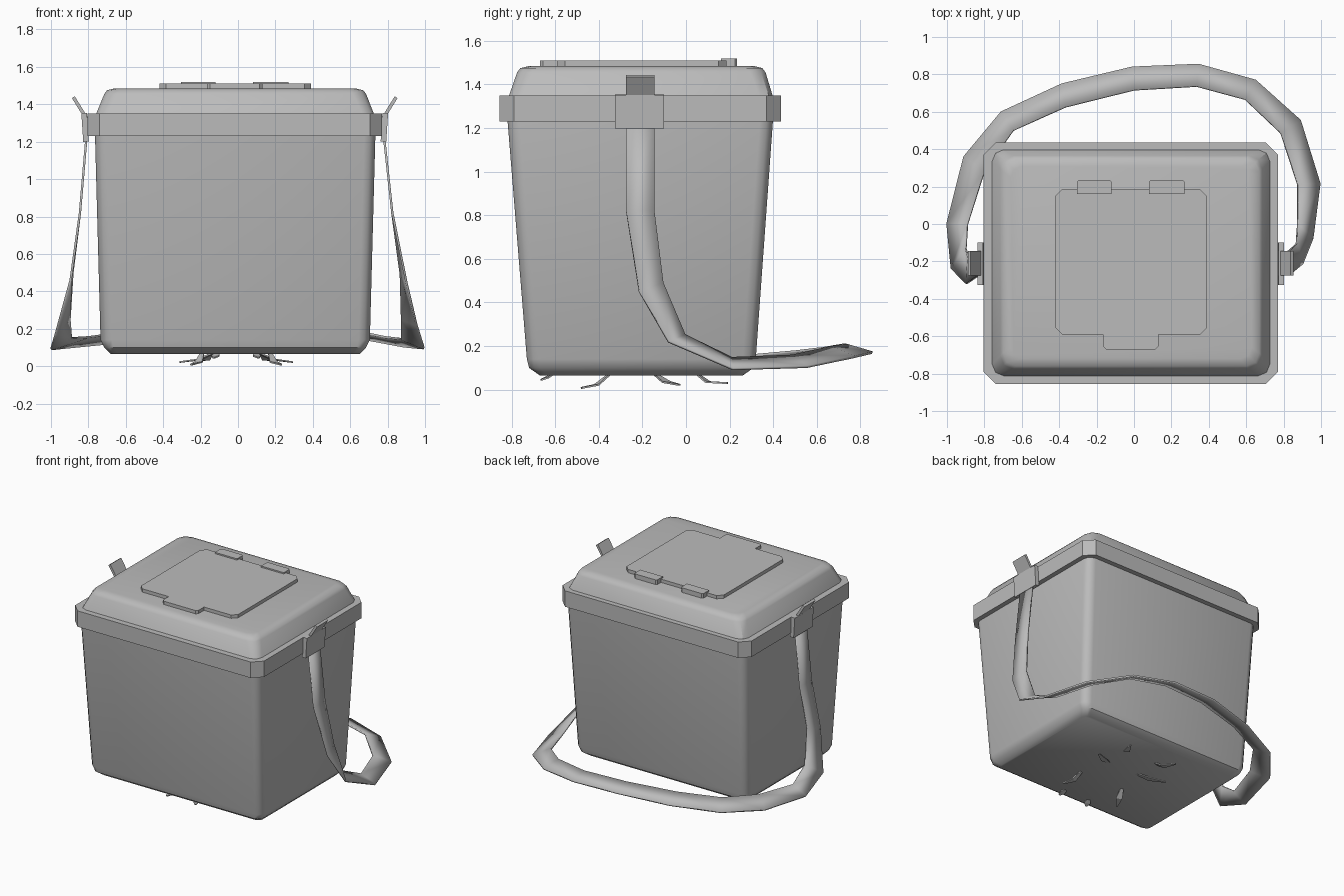
import bpy, bmesh, math
from mathutils import Vector

if "Cube" in bpy.data.objects:
    bpy.data.objects.remove(bpy.data.objects["Cube"])

grey = bpy.data.materials.new("warm_free_grey")
grey.diffuse_color = (0.5, 0.5, 0.5, 1)
grey.use_nodes = True
grey.node_tree.nodes["Principled BSDF"].inputs["Base Color"].default_value = grey.diffuse_color


def make(name, verts, faces, smooth=None):
    me = bpy.data.meshes.new(name)
    me.from_pydata(verts, [], faces)
    bm = bmesh.new()
    bm.from_mesh(me)
    bmesh.ops.recalc_face_normals(bm, faces=bm.faces)
    bm.to_mesh(me)
    bm.free()
    me.materials.append(grey)
    ob = bpy.data.objects.new(name, me)
    bpy.context.collection.objects.link(ob)
    if smooth:
        bpy.ops.object.select_all(action='DESELECT')
        ob.select_set(True)
        bpy.context.view_layer.objects.active = ob
        bpy.ops.object.shade_smooth_by_angle(angle=math.radians(smooth))
    return ob


def ring(x0, x1, y0, y1, z, r, seg):
    """Rectangle with corners cut by seg segments."""
    pts = []
    for cx, cy, a in ((x1 - r, y1 - r, 0), (x0 + r, y1 - r, 90),
                      (x0 + r, y0 + r, 180), (x1 - r, y0 + r, 270)):
        for i in range(seg + 1):
            t = math.radians(a + 90 * i / seg)
            pts.append((cx + r * math.cos(t), cy + r * math.sin(t), z))
    return pts


def loft(name, sections, seg, smooth=None):
    """Closed solid through stacked rings."""
    rings = [ring(*s, seg) for s in sections]
    n = len(rings[0])
    faces = [list(range(n)), [n * (len(rings) - 1) + i for i in range(n)]]
    for k in range(len(rings) - 1):
        for i in range(n):
            j = (i + 1) % n
            faces.append((k * n + i, k * n + j, k * n + n + j, k * n + n + i))
    return make(name, [p for r in rings for p in r], faces, smooth)


def prism(name, outline, z0, z1):
    n = len(outline)
    verts = [(x, y, z) for z in (z0, z1) for x, y in outline]
    faces = [list(range(n)), list(range(n, 2 * n))]
    faces += [(i, (i + 1) % n, (i + 1) % n + n, i + n) for i in range(n)]
    return make(name, verts, faces)


def ribbon(name, pairs, thick, smooth=None):
    """Strip between two edges, given thickness."""
    verts = [p for pair in pairs for p in pair]
    faces = [(2 * i, 2 * i + 1, 2 * i + 3, 2 * i + 2) for i in range(len(pairs) - 1)]
    ob = make(name, verts, faces, smooth)
    m = ob.modifiers.new("thickness", 'SOLIDIFY')
    m.thickness = thick
    m.offset = 0
    return ob


# Tapered tub with a chamfered bottom edge
loft("tub", [(-.68, .65, -.67, .26, .065, .04, ),
             (-.715, .685, -.72, .31, .10, .05),
             (-.735, .705, -.73, .32, .14, .06),
             (-.765, .735, -.82, .40, 1.25, .06)], 3, 40)

# Lid: overhanging rim and raised sloping top
loft("lid_rim", [(-.805, .77, -.855, .435, 1.23, .065),
                 (-.805, .77, -.855, .435, 1.35, .065)], 1)
loft("lid_top", [(-.762, .73, -.815, .40, 1.34, .06),
                 (-.715, .685, -.775, .365, 1.455, .07),
                 (-.70, .67, -.76, .35, 1.475, .07),
                 (-.66, .63, -.72, .31, 1.485, .06)], 2, 40)

# Hatch panel with front latch tab, and two hinges behind
c = .035
prism("hatch", [(-.42, -.59 + c), (-.42 + c, -.59), (-.165, -.59), (-.165, -.655),
                (-.15, -.67), (.115, -.67), (.13, -.655), (.13, -.59), (.39 - c, -.59),
                (.39, -.59 + c), (.39, .185 - c), (.39 - c, .185), (-.42 + c, .185),
                (-.42, .185 - c)], 1.47, 1.51)
for i, (a, b) in enumerate(((-.305, -.12), (.08, .27))):
    prism(f"hinge_{i + 1}", [(a, .16), (b, .16), (b, .225), (b - .01, .235),
                             (a + .01, .235), (a, .225)], 1.47, 1.52)

# Side clips with a tilted release tab
for side, s in (("right", 1), ("left", -1)):
    def at(x, y, z):
        return (s * x - .0175, y, z)
    ribbon(f"clip_{side}", [(at(.795, -.325, 1.2), at(.795, -.10, 1.2)),
                            (at(.805, -.325, 1.352), at(.805, -.10, 1.352))], .03)
    ribbon(f"clip_tab_{side}", [(at(.79, -.275, 1.32), at(.79, -.145, 1.32)),
                                (at(.863, -.275, 1.438), at(.863, -.145, 1.438))], .018)

# Carry strap hanging down both sides and lying behind the tub
strap = [((-.808, -.275, 1.25), (-.808, -.145, 1.25)),
         ((-.845, -.285, .82), (-.845, -.15, .82)),
         ((-.895, -.32, .46), (-.885, -.18, .50)),
         ((-.975, -.24, .17), (-.90, -.13, .25)),
         ((-1, 0, .09), (-.89, 0, .15)),
         ((-.91, .36, .10), (-.80, .28, .155)),
         ((-.71, .60, .12), (-.645, .50, .175)),
         ((-.385, .75, .145), (-.365, .625, .19)),
         ((-.01, .84, .17), (0, .715, .205)),
         ((.345, .855, .17), (.335, .735, .205)),
         ((.65, .77, .15), (.595, .665, .195)),
         ((.89, .555, .105), (.785, .485, .155)),
         ((.995, .215, .095), (.875, .21, .145)),
         ((.955, -.08, .22), (.875, -.005, .25)),
         ((.90, -.215, .45), (.87, -.105, .49)),
         ((.825, -.275, .82), (.825, -.145, .82)),
         ((.778, -.275, 1.25), (.778, -.145, 1.25))]
ribbon("carry_strap", strap, .012, 30)

# Small curved claws poking out below the tub
claws = [((.18, -.35, .072), (.20, -.41, .022), (.24, -.48, .008)),
         ((.12, -.14, .07), (.20, -.09, .035), (.30, -.03, .022)),
         ((.13, .05, .072), (.16, .10, .035), (.20, .19, .03)),
         ((.10, -.61, .072), (.11, -.64, .055), (.12, -.665, .045))]
for side, s in (("right", 1), ("left", -1)):
    for k, path in enumerate(claws):
        p = [Vector((s * x - .01, y, z)) for x, y, z in path]
        d = (p[2] - p[0]).cross(Vector((0, 0, 1))).normalized()
        pairs = [(q - d * w, q + d * w) for q, w in zip(p, (.010, .022, .006))]
        ribbon(f"claw_{side}_{k + 1}", pairs, .008)
